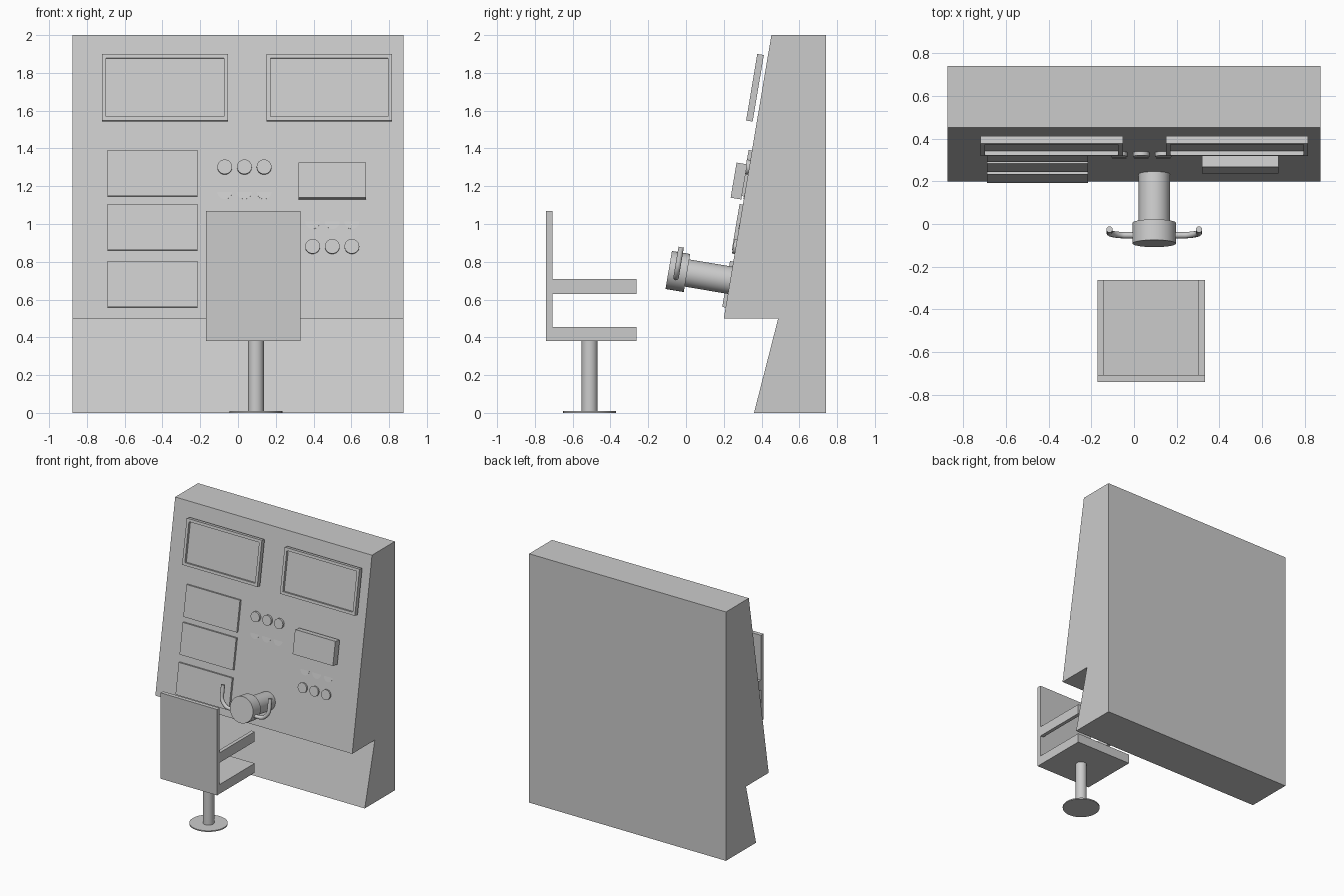
import bpy, bmesh, math
from mathutils import Matrix, Vector

if "Cube" in bpy.data.objects:
    bpy.data.objects.remove(bpy.data.objects["Cube"])

# Sloped console face: starts at (y 0.2, z 0.5), ends at (y 0.452, z 2.0)
SLOPE = math.atan2(0.252, 1.5)
S, C, T = math.sin(SLOPE), math.cos(SLOPE), math.tan(SLOPE)


def finish(name, bm, matrix=None, smooth=False):
    bmesh.ops.recalc_face_normals(bm, faces=bm.faces)
    me = bpy.data.meshes.new(name)
    bm.to_mesh(me)
    bm.free()
    ob = bpy.data.objects.new(name, me)
    bpy.context.collection.objects.link(ob)
    if matrix:
        ob.matrix_world = matrix
    if smooth:
        bpy.ops.object.select_all(action='DESELECT')
        ob.select_set(True)
        bpy.context.view_layer.objects.active = ob
        bpy.ops.object.shade_smooth_by_angle()
    return ob


def on_face(x, z, tilt=0.0):
    """Frame on the sloped face: local x across, y up the slope, z outward."""
    return (Matrix.Translation((x, 0.2 + (z - 0.5) * T, z))
            @ Matrix.Rotation(math.pi / 2 - SLOPE - tilt, 4, 'X'))


def box_mesh(lo, hi):
    bm = bmesh.new()
    bmesh.ops.create_cube(bm, size=1)
    lo, hi = Vector(lo), Vector(hi)
    for v in bm.verts:
        v.co = (lo + hi) / 2 + v.co * (hi - lo)
    return bm


def extrude_profile(name, pts, x0, x1):
    bm = bmesh.new()
    face = bm.faces.new([bm.verts.new((x0, y, z)) for y, z in pts])
    geo = bmesh.ops.extrude_face_region(bm, geom=[face])['geom']
    bmesh.ops.translate(bm, vec=(x1 - x0, 0, 0),
                        verts=[g for g in geo if isinstance(g, bmesh.types.BMVert)])
    return finish(name, bm)


def cylinder(name, r, d0, d1, matrix, seg=40):
    bm = bmesh.new()
    bmesh.ops.create_cone(bm, cap_ends=True, segments=seg, radius1=r, radius2=r,
                          depth=d1 - d0, matrix=Matrix.Translation((0, 0, (d0 + d1) / 2)))
    return finish(name, bm, matrix, True)


def face_box(name, x0, x1, z0, z1, d0, d1, rim=0, recess=0):
    """Box lying along the slope; x/z limits are those seen from the front."""
    h = (z1 - z0 - S * (d1 - d0)) / C / 2
    w = (x1 - x0) / 2
    zc = (z0 + z1) / 2 - S * (d0 + d1) / 2
    bm = box_mesh((-w, -h, d0), (w, h, d1))
    if rim:
        front = max(bm.faces, key=lambda f: f.calc_center_median().z)
        bmesh.ops.inset_region(bm, faces=[front], thickness=rim)
        ext = bmesh.ops.extrude_discrete_faces(bm, faces=[front])['faces']
        bmesh.ops.translate(bm, vec=(0, 0, -recess), verts=ext[0].verts)
    return finish(name, bm, on_face((x0 + x1) / 2, zc))


# Console cabinet with knee recess
extrude_profile("console_cabinet", [(0.36, 0), (0.742, 0), (0.742, 2), (0.452, 2),
                                    (0.2, 0.5), (0.488, 0.5)], -0.875, 0.875)

# Framed screens
for side, x0, x1 in (("left", -0.72, -0.052), ("right", 0.15, 0.816)):
    face_box(side + "_screen", x0, x1, 1.542, 1.9, 0.022, 0.057, 0.031, 0.02)

# Flat side panels and raised control box
for i, (z0, z1) in enumerate(((1.145, 1.392), (0.86, 1.106), (0.557, 0.804))):
    face_box(f"flat_panel_{i + 1}", -0.69, -0.215, z0, z1, -0.004, 0.018)
face_box("control_box", 0.32, 0.678, 1.13, 1.325, 0.013, 0.07)

# Round buttons: raised rows, and rows half sunk into the face
for row, x0, z, out, tilt in (("upper_left", -0.07, 1.3, 0.019, 0),
                              ("lower_left", -0.07, 1.17, 0.0, 0.06),
                              ("upper_right", 0.395, 1.012, 0.0, 0.06),
                              ("lower_right", 0.395, 0.88, 0.014, 0)):
    for i in range(3):
        cylinder(f"button_{row}_{i + 1}", 0.039, out - 0.022, out,
                 on_face(x0 + i * 0.104, z, tilt), 32)

# Control column and hub
axis = on_face(0.095, 0.702)
cylinder("control_column", 0.073, -0.02, 0.24, axis)
cylinder("control_hub", 0.102, 0.232, 0.33, axis)

# Curved hand grips, mirrored about the hub
for side, sx in (("left", -1), ("right", 1)):
    cu = bpy.data.curves.new(side + "_grip", 'CURVE')
    cu.dimensions = '3D'
    cu.bevel_depth = 0.015
    cu.bevel_resolution = 3
    cu.resolution_u = 10
    cu.use_fill_caps = True
    sp = cu.splines.new('BEZIER')
    path = [((0.07, -0.033), (0.03, 0)), ((0.14, -0.033), (0.03, 0)),
            ((0.21, 0.04), (0, 0.035)), ((0.21, 0.13), (0, 0.03))]
    sp.bezier_points.add(len(path) - 1)
    for p, ((x, y), (hx, hy)) in zip(sp.bezier_points, path):
        p.co = (sx * x, y, 0.285)
        p.handle_left = (sx * (x - hx), y - hy, 0.285)
        p.handle_right = (sx * (x + hx), y + hy, 0.285)
    ob = bpy.data.objects.new(side + "_grip", cu)
    bpy.context.collection.objects.link(ob)
    ob.matrix_world = axis

# Chair: seat with backrest, armrests, post and foot disc
extrude_profile("seat_and_back", [(-0.74, 0.38), (-0.262, 0.38), (-0.262, 0.455),
                                  (-0.708, 0.455), (-0.708, 1.07), (-0.74, 1.07)],
                -0.17, 0.332)
for side, x0 in (("left", -0.17), ("right", 0.303)):
    finish(side + "_armrest", box_mesh((x0, -0.708, 0.63), (x0 + 0.029, -0.262, 0.71)))
foot = Matrix.Translation((0.095, -0.51, 0))
cylinder("chair_post", 0.042, 0.005, 0.38, foot)
cylinder("chair_foot", 0.14, 0, 0.009, foot)
